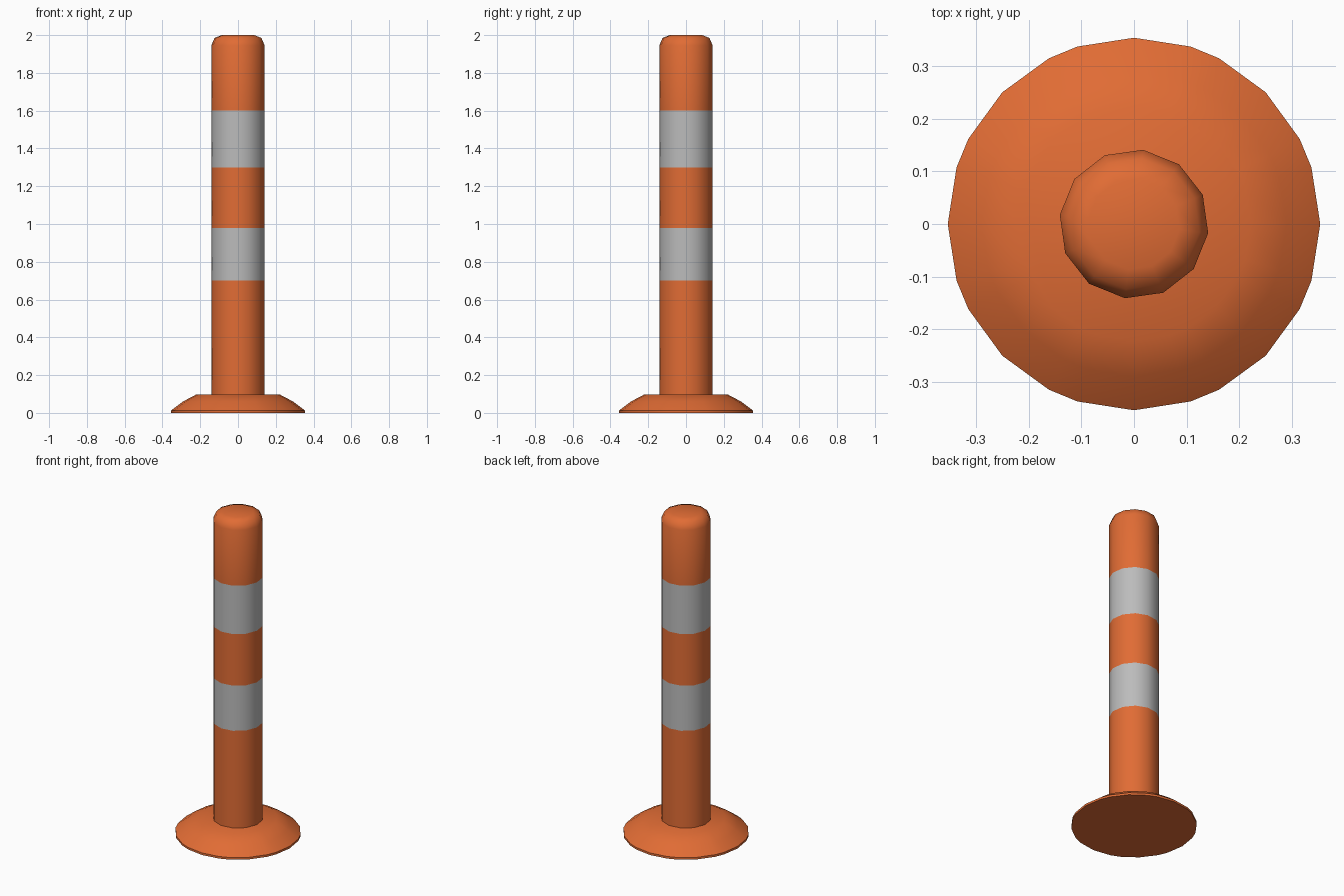
import bpy, bmesh, math

if "Cube" in bpy.data.objects:
    bpy.data.objects.remove(bpy.data.objects["Cube"])


def material(name, color):
    m = bpy.data.materials.new(name)
    m.diffuse_color = color
    m.use_nodes = True
    m.node_tree.nodes["Principled BSDF"].inputs["Base Color"].default_value = m.diffuse_color
    return m


ORANGE = material("orange_plastic", (0.75, 0.15, 0.035, 1))
WHITE = material("reflective_grey", (0.5, 0.5, 0.5, 1))


def lathe(name, profile, angles, mats, banded=()):
    """Stack rings of (radius, z), skin them and cap both ends."""
    bm = bmesh.new()
    rings = [[bm.verts.new((r * math.cos(a), r * math.sin(a), z)) for a in angles]
             for r, z in profile]
    n = len(angles)
    for k in range(len(rings) - 1):
        lo, hi = rings[k], rings[k + 1]
        for i in range(n):
            j = (i + 1) % n
            f = bm.faces.new((lo[i], lo[j], hi[j], hi[i]))
            f.material_index = 1 if k in banded else 0
    bm.faces.new(rings[0][::-1])
    bm.faces.new(rings[-1])
    bmesh.ops.recalc_face_normals(bm, faces=bm.faces)
    me = bpy.data.meshes.new(name)
    bm.to_mesh(me)
    bm.free()
    for m in mats:
        me.materials.append(m)
    ob = bpy.data.objects.new(name, me)
    bpy.context.collection.objects.link(ob)
    bpy.ops.object.select_all(action='DESELECT')
    ob.select_set(True)
    bpy.context.view_layer.objects.active = ob
    bpy.ops.object.shade_smooth_by_angle(angle=math.radians(50))
    return ob


# Domed foot plate with uneven 24-point outline
base_angles = [math.radians(90 * q + a) for q in range(4)
               for a in (0, 17.7, 27.2, 45, 62.8, 72.3)]
lathe("base", [(0.354, 0), (0.354, 0.013), (0.29, 0.061), (0.222, 0.097)],
      base_angles, [ORANGE])

# Twelve-sided post with two reflective bands and a rounded top
post_angles = [math.radians(-7 + 30 * i) for i in range(12)]
R = 0.142
lathe("post",
      [(R, 0.05), (R, 0.70), (R, 0.98), (R, 1.30), (R, 1.60), (R, 1.945),
       (0.125, 1.985), (0.087, 2.0)],
      post_angles, [ORANGE, WHITE], banded=(1, 3))
